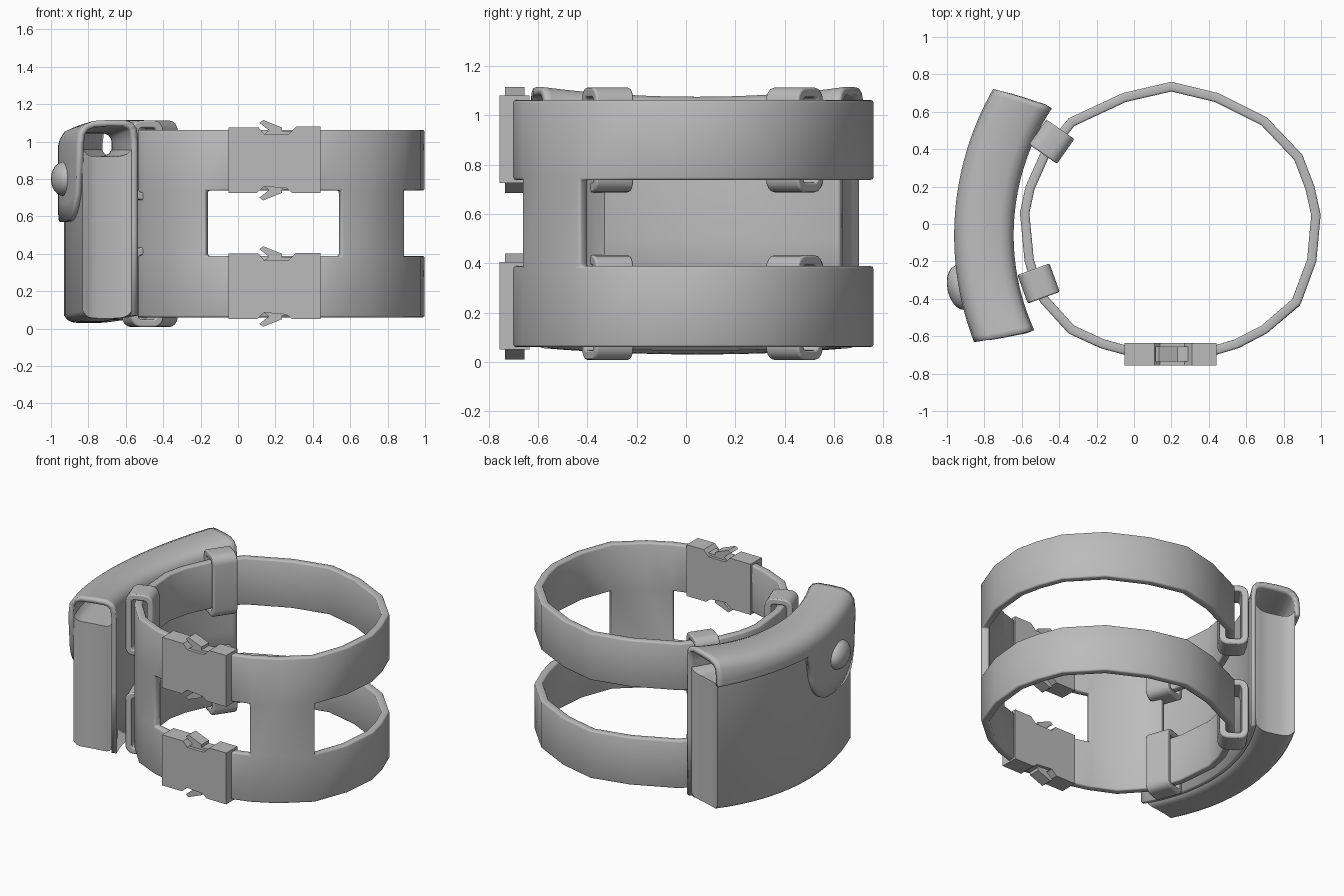
import bpy, bmesh, math
from mathutils import Matrix, Vector

if "Cube" in bpy.data.objects:
    bpy.data.objects.remove(bpy.data.objects["Cube"])

grey = bpy.data.materials.new("grey_fabric")
grey.diffuse_color = (0.5, 0.5, 0.5, 1)
grey.use_nodes = True
grey.node_tree.nodes["Principled BSDF"].inputs["Base Color"].default_value = grey.diffuse_color


def finish(name, bm, smooth=40, solid=0, bevel=0):
    bmesh.ops.remove_doubles(bm, verts=bm.verts, dist=1e-5)
    if not solid:
        bmesh.ops.recalc_face_normals(bm, faces=bm.faces)
    me = bpy.data.meshes.new(name)
    bm.to_mesh(me)
    bm.free()
    ob = bpy.data.objects.new(name, me)
    bpy.context.collection.objects.link(ob)
    me.materials.append(grey)
    if solid:
        m = ob.modifiers.new("thickness", 'SOLIDIFY')
        m.thickness, m.offset, m.use_even_offset = solid, -1, True
    if bevel:
        m = ob.modifiers.new("soft_edges", 'BEVEL')
        m.width, m.segments, m.limit_method = bevel, 2, 'ANGLE'
        m.angle_limit = math.radians(50)
    if smooth:
        bpy.ops.object.select_all(action='DESELECT')
        ob.select_set(True)
        bpy.context.view_layer.objects.active = ob
        bpy.ops.object.shade_smooth_by_angle(angle=math.radians(smooth))
    return ob


# Harness: two bands joined by two front panels, open at the buckles
path = [(0.42, -0.705), (0.555, -0.665), (0.71, -0.585), (0.89, -0.43), (0.975, -0.2),
        (0.998, 0.05), (0.965, 0.2), (0.90, 0.37), (0.71, 0.57), (0.45, 0.70),
        (0.2, 0.76), (-0.06, 0.70), (-0.35, 0.565), (-0.5, 0.38), (-0.58, 0.2),
        (-0.61, 0.06), (-0.585, -0.2), (-0.54, -0.345), (-0.5, -0.42), (-0.35, -0.585),
        (-0.175, -0.665), (-0.03, -0.705)]
levels = [0.06, 0.388, 0.738, 1.062]
panel_segments = {1, 2, 17, 18, 19}
bm = bmesh.new()
cols = [[bm.verts.new((x, y, z)) for z in levels] for x, y in path]
for i in range(len(path) - 1):
    for k in range(3):
        if k != 1 or i in panel_segments:
            a, b = cols[i], cols[i + 1]
            bm.faces.new((a[k], b[k], b[k + 1], a[k + 1]))
finish("harness_bands", bm, solid=0.05, bevel=0.01)


# Buckles: notched plate with a slimmer release prong above and below
def extrude_xz(name, pts, y0, y1, zc):
    bm = bmesh.new()
    f = bm.faces.new([bm.verts.new((x, y0, zc + z)) for x, z in pts])
    ext = bmesh.ops.extrude_face_region(bm, geom=[f])["geom"]
    bmesh.ops.translate(bm, vec=(0, y1 - y0, 0),
                        verts=[v for v in ext if isinstance(v, bmesh.types.BMVert)])
    return finish(name, bm, smooth=0)


plate = [(-0.05, 0.175), (0.11, 0.175), (0.14, 0.14), (0.27, 0.14), (0.31, 0.18), (0.44, 0.18),
         (0.44, -0.175), (0.29, -0.175), (0.26, -0.15), (0.14, -0.14), (0.10, -0.175), (-0.05, -0.175)]
prong = [(0.115, 0.20), (0.135, 0.215), (0.235, 0.175), (0.235, 0.155), (0.30, 0.158),
         (0.27, 0.13), (0.13, 0.13), (0.165, 0.16)]
for label, zc in (("upper", 0.90), ("lower", 0.225)):
    extrude_xz(label + "_buckle", plate, -0.757, -0.635, zc)
    for side, s in (("top", 1), ("bottom", -1)):
        extrude_xz(f"{label}_buckle_prong_{side}", [(x, s * z) for x, z in prong],
                   -0.735, -0.655, zc)


# Pouch is laid out on an arc; t runs from its front end (0) to its back end (1)
def on_arc(t, r, z, trim=0):
    front = -27.5 + (r - 1.12) * 11.5 + trim
    back = 36.6 - (r - 1.12) * 13 - trim
    a = math.radians(front + (back - front) * t)
    r -= 0.017 * (1 - (2 * t - 1) ** 2)
    return Vector((0.46 - r * math.cos(a), -0.05 + r * math.sin(a), z))


# Pouch body with dished ends and rounded bottom
N, M = 14, 10
bm = bmesh.new()
rings = []
for j in range(N + 1):
    low, high = [], []
    rise = 0.025 * (2 * j / N - 1) ** 2
    for i in range(M + 1):
        u = 2 * i / M - 1
        r = 1.278 + 0.13 * math.copysign(abs(u) ** 0.7, u)
        mid = 1 - u ** 4
        dish = 0.3 + 1.5 * (1 - u * u) if abs(u) < 0.95 else 0.6
        low.append(bm.verts.new(on_arc(j / N, r, 0.07 - 0.04 * mid + rise, dish)))
        high.append(bm.verts.new(on_arc(j / N, r, 0.96 - 0.04 * mid, dish)))
    rings.append((low, high))
for (l0, h0), (l1, h1) in zip(rings, rings[1:]):
    a, b = l0 + h0[::-1], l1 + h1[::-1]
    for i in range(len(a)):
        k = (i + 1) % len(a)
        bm.faces.new((a[i], b[i], b[k], a[k]))
for l, h in (rings[0], rings[-1]):
    for i in range(M):
        bm.faces.new((l[i], l[i + 1], h[i + 1], h[i]))
finish("pouch_body", bm, smooth=50)


# Back panel folding over the top into a flap with a rounded tongue
def flap_bottom(t):
    u = abs(t - 0.235) / 0.235
    return 0.93 - 0.36 * ((1 - u ** 4) ** 0.5 if u < 1 else 0)


S = 44
bm = bmesh.new()
cols = []
for j in range(S + 1):
    t = j / S
    e = (2 * t - 1) ** 2
    lift = 0.04 * e - 0.02
    prof = [(1.12, 0.045 + 0.025 * e), (1.12, 0.5), (1.12, 1.0), (1.128, 1.05 + lift),
            (1.15, 1.08 + lift), (1.19, 1.095 + lift), (1.28, 1.095 + lift),
            (1.36, 1.09 + lift), (1.405, 1.07 + lift), (1.43, 1.03 + lift), (1.438, 0.98)]
    zb = flap_bottom(t)
    prof += [(1.438, 0.98 + (zb - 0.98) * k / 4) for k in range(1, 5)]
    cols.append([bm.verts.new(on_arc(t, r, z)) for r, z in prof])
for a, b in zip(cols, cols[1:]):
    for k in range(len(a) - 1):
        bm.faces.new((a[k], a[k + 1], b[k + 1], b[k]))
bmesh.ops.recalc_face_normals(bm, faces=bm.faces)
top = max(bm.faces, key=lambda f: f.calc_center_median().z)
if top.normal.z < 0:
    bmesh.ops.reverse_faces(bm, faces=bm.faces)
finish("pouch_back_and_flap", bm, smooth=45, solid=0.032)

# Snap button on the tongue
bm = bmesh.new()
bmesh.ops.create_uvsphere(bm, u_segments=20, v_segments=12, radius=1,
                          matrix=Matrix.Translation((-0.93, -0.34, 0.8))
                          @ Matrix.Rotation(math.radians(12), 4, 'Z')
                          @ Matrix.Diagonal((0.068, 0.12, 0.092, 1)))
finish("snap_button", bm, smooth=60)


# Belt loops: rounded rectangular rings wrapped round the bands
def rounded_rect(w, h, r, n=4):
    pts = []
    for q, (sx, sz) in enumerate(((1, 1), (-1, 1), (-1, -1), (1, -1))):
        for k in range(n + 1):
            a = math.pi / 2 * (q + k / n)
            pts.append((sx * (w / 2 - r) + r * math.cos(a), sz * (h / 2 - r) + r * math.sin(a)))
    return pts


def belt_loop(name, x, y, z, angle):
    mat = Matrix.Translation((x, y, z)) @ Matrix.Rotation(math.radians(angle), 4, 'Z')
    outer, inner, d = rounded_rect(0.182, 0.425, 0.055), rounded_rect(0.10, 0.345, 0.02), 0.081
    bm = bmesh.new()
    loops = []
    for pts, v in ((outer, -d), (outer, d), (inner, d), (inner, -d)):
        loops.append([bm.verts.new(mat @ Vector((p, v, q))) for p, q in pts])
    for a, b in zip(loops, loops[1:] + loops[:1]):
        for i in range(len(a)):
            k = (i + 1) % len(a)
            bm.faces.new((a[i], a[k], b[k], b[i]))
    finish(name, bm, smooth=40, bevel=0.008)


for label, z in (("upper", 0.9), ("lower", 0.22)):
    belt_loop(label + "_back_loop", -0.44, 0.44, z, -35)
    belt_loop(label + "_front_loop", -0.51, -0.318, z, 20)
